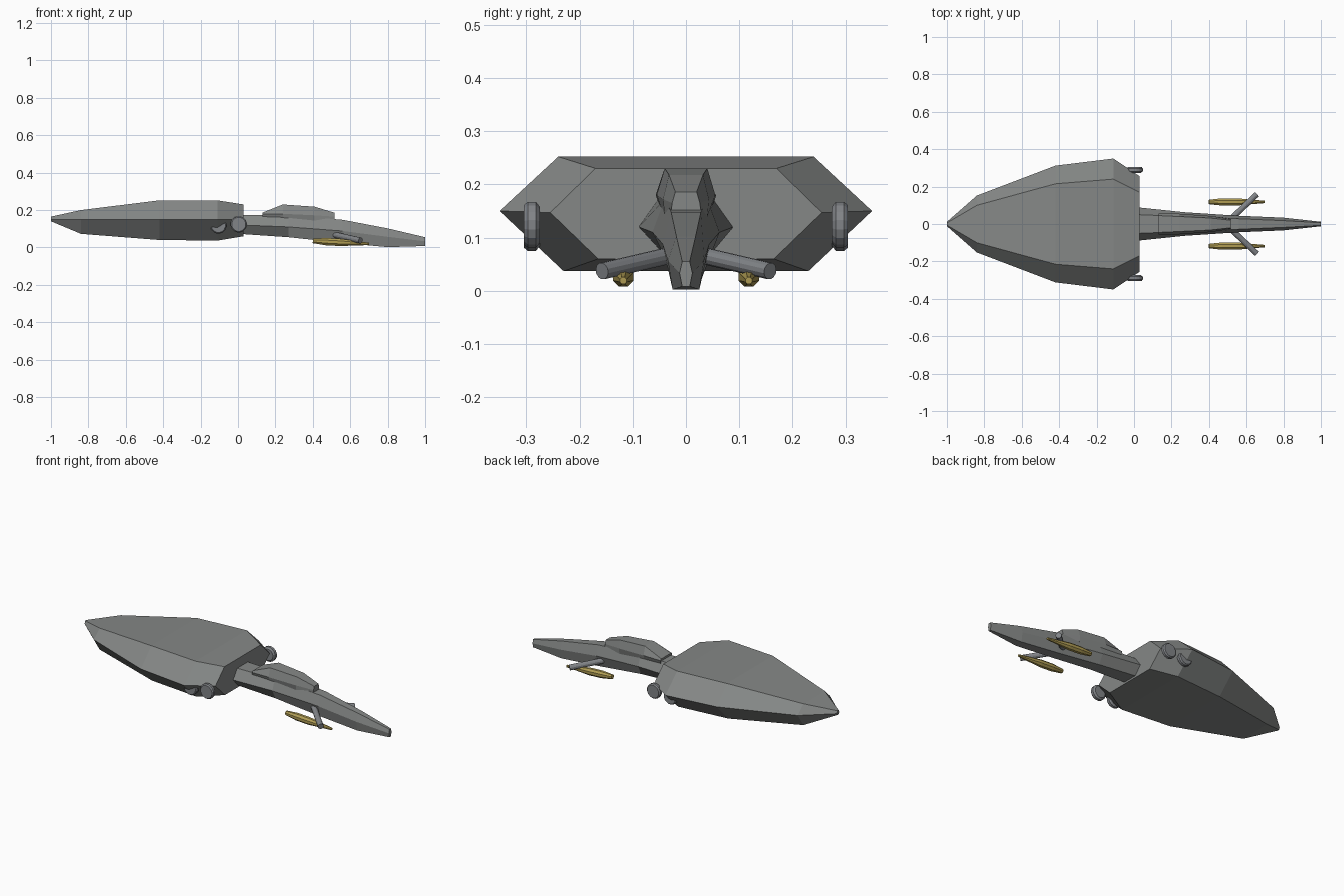
import bpy, bmesh, math
from mathutils import Vector

if "Cube" in bpy.data.objects:
    bpy.data.objects.remove(bpy.data.objects["Cube"])


def material(name, rgb):
    m = bpy.data.materials.new(name)
    m.diffuse_color = (*rgb, 1)
    m.use_nodes = True
    m.node_tree.nodes["Principled BSDF"].inputs["Base Color"].default_value = m.diffuse_color
    return m


GREY = material("hull grey", (0.235, 0.245, 0.24))
STEEL = material("steel grey", (0.22, 0.23, 0.245))
GOLD = material("gold", (0.44, 0.34, 0.09))


def finish(name, bm, mat):
    bmesh.ops.recalc_face_normals(bm, faces=bm.faces)
    mesh = bpy.data.meshes.new(name)
    bm.to_mesh(mesh)
    bm.free()
    mesh.materials.append(mat)
    ob = bpy.data.objects.new(name, mesh)
    bpy.context.collection.objects.link(ob)
    return ob


def loft(name, rings, mat):
    """Skin a list of point rings and cap both ends."""
    bm = bmesh.new()
    vs = [[bm.verts.new(p) for p in r] for r in rings]
    n = len(vs[0])
    for a, b in zip(vs, vs[1:]):
        for i in range(n):
            j = (i + 1) % n
            bm.faces.new((a[i], a[j], b[j], b[i]))
    bm.faces.new(vs[0])
    bm.faces.new(vs[-1])
    return finish(name, bm, mat)


def hex_loft(name, stations, mat):
    """Each station: x, then (half width, z) for top, middle and bottom."""
    rings = []
    for x, yt, zt, ym, zm, yb, zb in stations:
        half = [(yt, zt), (ym, zm), (yb, zb)]
        rings.append([(x, y, z) for y, z in half] + [(x, -y, z) for y, z in half[::-1]])
    return loft(name, rings, mat)


def turned(name, start, direction, profile, sides, mat):
    """Round part along a direction; profile is (distance, radius)."""
    d = Vector(direction).normalized()
    u = d.cross(Vector((0, 0, 1))).normalized()
    v = u.cross(d)
    rings = []
    for t, r in profile:
        c = Vector(start) + d * t
        rings.append([c + r * (u * math.cos(a) + v * math.sin(a))
                      for a in (2 * math.pi * (i + 0.5) / sides for i in range(sides))])
    return loft(name, rings, mat)


# Broad rear hull
hex_loft("rear_hull", [
    (-1.00, 0.006, 0.165, 0.012, 0.15, 0.006, 0.14),
    (-0.84, 0.10, 0.20, 0.152, 0.15, 0.10, 0.073),
    (-0.42, 0.215, 0.252, 0.312, 0.15, 0.205, 0.04),
    (-0.11, 0.24, 0.252, 0.35, 0.15, 0.23, 0.037),
    (0.03, 0.17, 0.23, 0.255, 0.147, 0.165, 0.06),
], GREY)

# Slender nose fuselage
hex_loft("nose_fuselage", [
    (0.02, 0.05, 0.175, 0.089, 0.12, 0.045, 0.072),
    (0.27, 0.04, 0.172, 0.063, 0.11, 0.035, 0.055),
    (0.56, 0.028, 0.148, 0.044, 0.088, 0.03, 0.024),
    (0.80, 0.018, 0.102, 0.034, 0.057, 0.025, 0.002),
    (1.00, 0.007, 0.055, 0.012, 0.033, 0.007, 0.008),
], GREY)

# Cockpit canopy
hex_loft("cockpit_canopy", [
    (0.13, 0.045, 0.186, 0.057, 0.18, 0.05, 0.16),
    (0.24, 0.04, 0.23, 0.055, 0.18, 0.045, 0.15),
    (0.41, 0.032, 0.218, 0.043, 0.172, 0.04, 0.14),
    (0.515, 0.02, 0.186, 0.026, 0.165, 0.028, 0.148),
], GREY)

for side, s in (("left", 1), ("right", -1)):
    # Strut angled out from the nose
    a, b = Vector((0.51, s * 0.02, 0.069)), Vector((0.655, s * 0.158, 0.037))
    turned(side + "_strut", a, b - a, [(0, 0.016), ((b - a).length, 0.016)], 12, STEEL)
    # Gold pod under the strut
    turned(side + "_pod", (0.40, s * 0.118, 0.035), (0.30, 0, -0.016),
           [(0, 0.013), (0.07, 0.021), (0.15, 0.021), (0.24, 0.012), (0.30, 0.007)], 8, GOLD)
    # Side thruster discs, the rear one half sunk in the hull
    for label, x, z in (("front", 0.004, 0.124), ("rear", -0.105, 0.118)):
        turned(f"{side}_{label}_disc", (x, s * 0.274, z), (0, s, 0),
               [(0, 0.034), (0.008, 0.044), (0.023, 0.044), (0.03, 0.038)], 16, STEEL)
